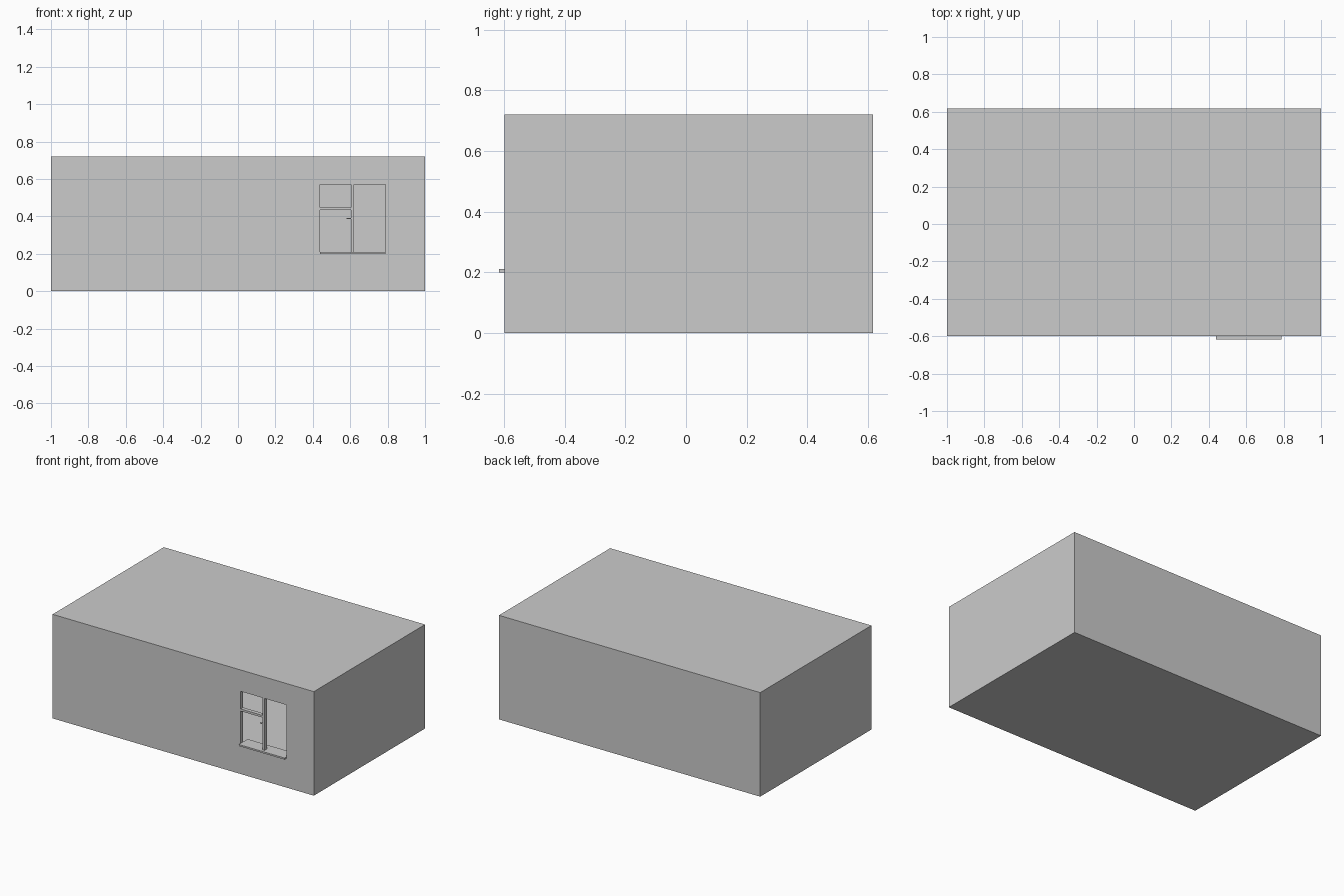
import bpy, bmesh
from mathutils import Vector

if "Cube" in bpy.data.objects:
    bpy.data.objects.remove(bpy.data.objects["Cube"])


def box(name, lo, hi):
    """Axis-aligned box between two corners."""
    lo, hi = Vector(lo), Vector(hi)
    bm = bmesh.new()
    bmesh.ops.create_cube(bm, size=1)
    bmesh.ops.scale(bm, vec=hi - lo, verts=bm.verts)
    bmesh.ops.translate(bm, vec=(lo + hi) / 2, verts=bm.verts)
    mesh = bpy.data.meshes.new(name)
    bm.to_mesh(mesh)
    bm.free()
    obj = bpy.data.objects.new(name, mesh)
    bpy.context.collection.objects.link(obj)
    return obj


def cut(target, cutter):
    mod = target.modifiers.new(cutter.name, 'BOOLEAN')
    mod.operation = 'DIFFERENCE'
    mod.solver = 'EXACT'
    mod.object = cutter
    cutter.hide_render = True
    cutter.hide_set(True)


# overall sizes
FRONT, BACK, TOP, WALL = -0.599, 0.617, 0.72, 0.03
INNER = FRONT + WALL
LEFT, RIGHT, BOTTOM, HEAD = 0.438, 0.789, 0.20, 0.572

# hollow room with one window opening in the front wall
room = box("room_shell", (-1, FRONT, 0), (1, BACK, TOP))
hollow = box("interior_cutter", (-1 + WALL, INNER, WALL),
             (1 - WALL, BACK - WALL, TOP - WALL))
opening = box("window_cutter", (LEFT, FRONT - 0.1, BOTTOM),
              (RIGHT, INNER + 0.05, HEAD))
cut(room, hollow)
cut(room, opening)

# sill projects outside and a little into the room
box("window_sill", (LEFT, -0.617, BOTTOM), (RIGHT, -0.52, 0.211))

# upright between the panes, crossbar over the left pane
box("window_mullion", (0.604, FRONT + 0.002, 0.211), (0.621, INNER, HEAD))
box("window_transom", (LEFT, FRONT + 0.002, 0.434), (0.604, INNER, 0.449))

# latch handle on the left pane
box("window_handle", (0.581, FRONT + 0.008, 0.385), (0.604, FRONT + 0.016, 0.391))
